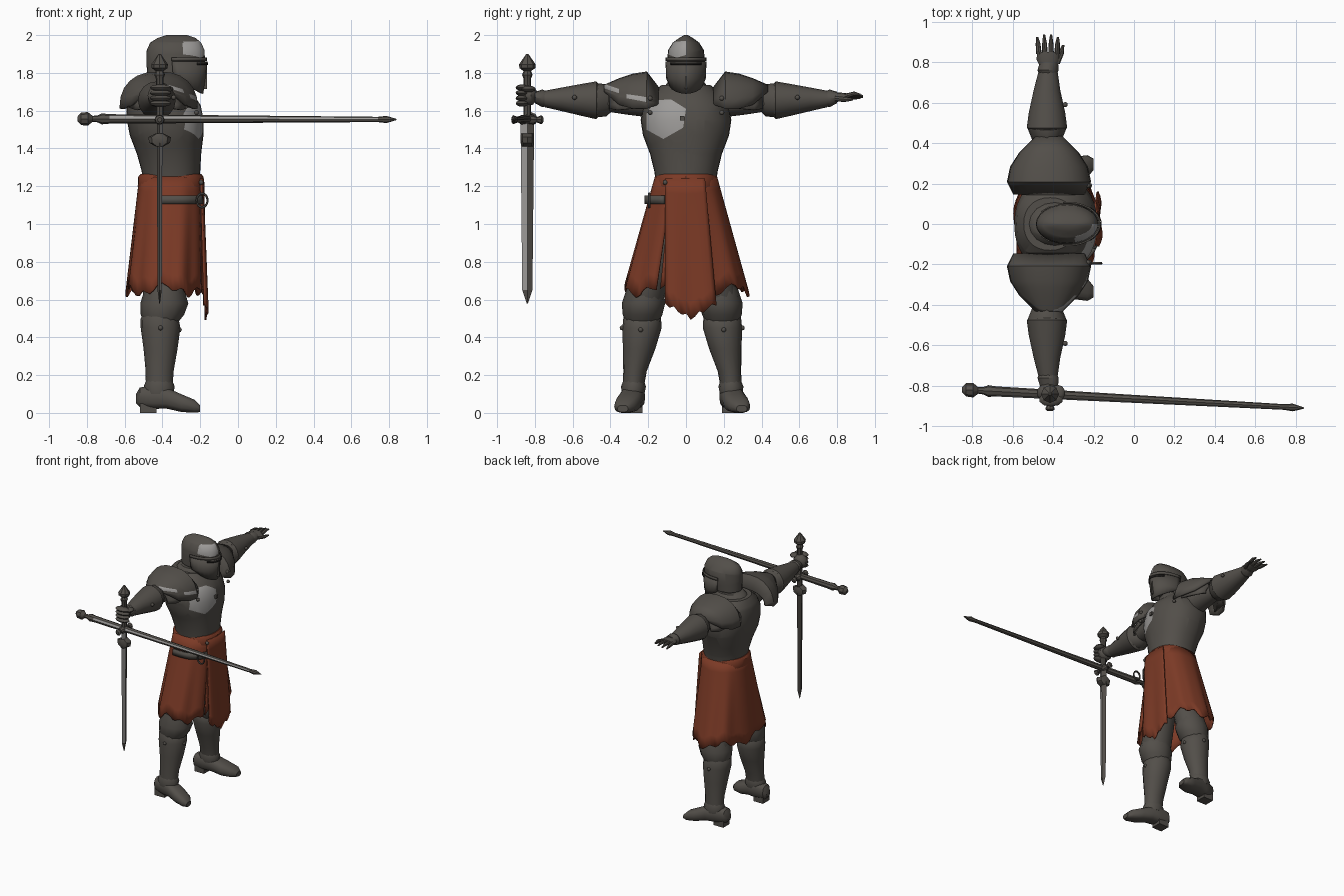
import bpy, bmesh, math
from math import sin, cos, pi, tau
from mathutils import Vector

cube = bpy.data.objects.get("Cube")
if cube:
    bpy.data.objects.remove(cube)


def material(name, rgb):
    m = bpy.data.materials.new(name)
    m.use_nodes = True
    col = (*rgb, 1)
    m.diffuse_color = col
    for node in m.node_tree.nodes:
        if node.type == 'BSDF_PRINCIPLED':
            node.inputs["Base Color"].default_value = col
    return m


STEEL = material("dark_steel", (.085, .077, .067))
BARE = material("bare_steel", (.34, .33, .32))
CLOTH = material("rust_cloth", (.2, .042, .019))
BLACK = material("slit_black", (.012, .011, .01))


def finish(name, bm, mat, thick=0):
    bmesh.ops.recalc_face_normals(bm, faces=bm.faces[:])
    for f in bm.faces:
        f.smooth = True
    for e in bm.edges:
        if len(e.link_faces) == 2 and e.calc_face_angle(0) > .65:
            e.smooth = False
    me = bpy.data.meshes.new(name)
    bm.to_mesh(me)
    bm.free()
    me.materials.append(mat)
    ob = bpy.data.objects.new(name, me)
    bpy.context.scene.collection.objects.link(ob)
    if thick:
        mod = ob.modifiers.new("thickness", 'SOLIDIFY')
        mod.thickness, mod.offset = thick, 0
    return ob


def grid(name, rows, mat, closed=False, thick=0):
    """Skin rows of points; closed rows also get end caps."""
    bm = bmesh.new()
    vs = [[bm.verts.new(p) for p in row] for row in rows]
    n = len(rows[0])
    for a, b in zip(vs, vs[1:]):
        for i in range(n if closed else n - 1):
            j = (i + 1) % n
            bm.faces.new((a[i], a[j], b[j], b[i]))
    if closed:
        bm.faces.new(vs[0])
        bm.faces.new(vs[-1])
    return finish(name, bm, mat, thick)


def power(v, p):
    return math.copysign(abs(v) ** p, v)


def loft(name, rings, mat=STEEL, axis='z', n=16, p=1, arc=None, thick=0):
    """Rings are (position, centre a, centre b, radius a, radius b)."""
    a0, a1 = arc or (0, tau)
    rows = []
    for t, ca, cb, ra, rb in rings:
        row = []
        for i in range(n + 1 if arc else n):
            a = a0 + (a1 - a0) * i / n
            u, v = ca + ra * power(cos(a), p), cb + rb * power(sin(a), p)
            row.append({'x': (t, u, v), 'y': (u, t, v), 'z': (u, v, t)}[axis])
        rows.append(row)
    return grid(name, rows, mat, not arc, thick)


def ball(name, loc, size, mat=STEEL):
    bm = bmesh.new()
    bmesh.ops.create_uvsphere(bm, u_segments=10, v_segments=6, radius=1)
    bmesh.ops.scale(bm, vec=size, verts=bm.verts[:])
    bmesh.ops.translate(bm, vec=loc, verts=bm.verts[:])
    return finish(name, bm, mat)


def box(name, loc, size, mat=STEEL):
    bm = bmesh.new()
    bmesh.ops.create_cube(bm, size=1)
    bmesh.ops.scale(bm, vec=size, verts=bm.verts[:])
    bmesh.ops.translate(bm, vec=loc, verts=bm.verts[:])
    return finish(name, bm, mat)


def rivet(loc):
    ball("rivet", loc, (.013, .013, .013))


def paint(ob, outline, min_x):
    """Cut a convex y-z outline into the front of a part and bare its metal."""
    bm = bmesh.new()
    bm.from_mesh(ob.data)
    planes = []
    for (y, z), (y2, z2) in zip(outline, outline[1:] + outline[:1]):
        planes.append((Vector((0, y, z)), Vector((0, z2 - z, y - y2)).normalized()))
    for co, no in planes:
        bmesh.ops.bisect_plane(bm, geom=bm.verts[:] + bm.edges[:] + bm.faces[:],
                               dist=1e-5, plane_co=co, plane_no=no)
    for f in bm.faces:
        c = f.calc_center_median()
        if c.x > min_x and all((c - co).dot(no) < 0 for co, no in planes):
            f.material_index = 1
    bm.to_mesh(ob.data)
    bm.free()
    ob.data.materials.append(BARE)


# Torso and neck
torso = loft("cuirass", [
    (1.22, -.355, 0, .15, .16), (1.28, -.355, 0, .155, .168), (1.37, -.365, 0, .17, .19),
    (1.47, -.378, 0, .195, .228), (1.55, -.385, 0, .203, .24), (1.63, -.395, 0, .197, .225),
    (1.69, -.41, 0, .17, .185), (1.735, -.415, 0, .13, .13)], n=32, p=.9)
paint(torso, [(-.165, 1.655), (-.21, 1.58), (-.21, 1.50), (-.12, 1.45),
              (-.015, 1.51), (0, 1.61), (-.08, 1.66)], -.38)
loft("gorget", [(1.69, -.40, 0, .15, .12), (1.74, -.39, 0, .125, .105),
                (1.76, -.385, 0, .1, .09)])
loft("neck", [(1.7, -.38, 0, .08, .07), (1.84, -.36, 0, .08, .07)])
box("chest_stud", (-.185, -.02, 1.56), (.025, .025, .025))

# Helmet with a keeled visor
dome = loft("helmet_dome", [
    (1.775, -.36, 0, .12, .092), (1.86, -.33, 0, .155, .1), (1.92, -.33, 0, .153, .095),
    (1.96, -.33, 0, .135, .07), (1.985, -.325, 0, .1, .036), (2, -.325, 0, .055, .01)], n=24)
paint(dome, [(-.1, 1.865), (-.05, 1.88), (0, 1.86), (0, 1.97), (-.06, 1.965), (-.1, 1.93)], -.31)
visor = loft("visor", [(1.69, -.29, 0, .10, .085), (1.77, -.32, 0, .142, .099),
                       (1.86, -.325, 0, .157, .103)],
             n=14, p=1.08, arc=(-1.75, 1.75), thick=.012)
for v in visor.data.vertices:
    if v.co.z < 1.75:
        v.co.z += (-.19 - v.co.x) * .5
loft("brow_band", [(1.862, -.33, 0, .162, .106), (1.882, -.33, 0, .162, .106)],
     n=16, arc=(-1.7, 1.7), thick=.008)
loft("eye_slit", [(1.842, -.325, 0, .164, .109), (1.856, -.325, 0, .164, .109)], BLACK,
     n=12, arc=(-.85, .85), thick=.003)
box("visor_ridge", (-.172, 0, 1.785), (.016, .01, .14))

# Shoulders and arms
for s in (1, -1):
    side = "left_" if s > 0 else "right_"
    pauldron = loft(side + "pauldron", [
        (s * .15, -.42, 1.63, .17, .09), (s * .21, -.42, 1.61, .2, .19),
        (s * .28, -.42, 1.61, .185, .178), (s * .35, -.42, 1.63, .14, .135),
        (s * .43, -.42, 1.70, .06, .03)], axis='y', n=12, p=.85, arc=(0, pi), thick=.016)
    if s < 0:
        paint(pauldron, [(-.43, 1.735), (-.43, 1.715), (-.35, 1.69), (-.35, 1.71)], -.4)
        paint(pauldron, [(-.31, 1.685), (-.31, 1.665), (-.21, 1.645), (-.21, 1.67)], -.4)
    loft(side + "shoulder_lame", [(s * .22, -.42, 1.60, .16, .17), (s * .36, -.42, 1.59, .12, .13),
                                  (s * .40, -.42, 1.6, .08, .09)],
         axis='y', n=12, arc=(.1, pi - .1), thick=.012)
    loft(side + "upper_arm", [(s * .16, -.42, 1.64, .09, .08), (s * .32, -.42, 1.65, .075, .07),
                              (s * .45, -.425, 1.655, .055, .055)], axis='y')
    loft(side + "elbow_guard", [(s * .39, -.43, 1.655, .05, .055), (s * .42, -.43, 1.655, .075, .085),
                                (s * .47, -.43, 1.655, .095, .09)], axis='y', n=12)
    loft(side + "vambrace", [(s * .45, -.43, 1.655, .07, .075), (s * .475, -.43, 1.655, .1, .1),
                             (s * .55, -.43, 1.657, .09, .085), (s * .66, -.43, 1.66, .066, .062),
                             (s * .75, -.425, 1.662, .048, .043)], axis='y')
    loft(side + "wrist", [(s * .73, -.425, 1.662, .04, .035), (s * .76, -.425, 1.665, .052, .047),
                          (s * .80, -.42, 1.67, .045, .03)], axis='y', n=12)
    rivet((-.34, s * .59, 1.67))
    rivet((-.228, s * .19, 1.665))
    rivet((-.6, s * .2, 1.665))
    rivet((-.22, s * .19, 1.59))
    rivet((-.195, s * .09 - .02, 1.22))

# Open left hand
loft("left_palm", [(.77, -.42, 1.668, .04, .026), (.81, -.425, 1.672, .056, .024),
                   (.85, -.425, 1.675, .055, .018)], axis='y', n=12)
for i in range(4):
    x = -.47 + i * .03
    tip = .925 + (.012 if i in (1, 2) else 0)
    z = 1.675 + .006 * (i - 1.5)
    loft("left_finger", [(.84, x, 1.675, .014, .014), (.89, x - .004 + i * .002, z + .006, .012, .012),
                         (tip, x - .008 + i * .004, z, .005, .005)], axis='y', n=8)
loft("left_thumb", [(.79, -.385, 1.665, .018, .016), (.84, -.362, 1.66, .015, .014),
                    (.885, -.35, 1.66, .006, .006)], axis='y', n=8)

# Closed right hand
ball("right_palm", (-.425, -.835, 1.68), (.056, .05, .055))
for i in range(4):
    ball("right_finger", (-.41, -.868, 1.638 + i * .028), (.06, .034, .017))
ball("right_thumb", (-.375, -.835, 1.715), (.035, .04, .017))

# Sword held point down
SX, SY = -.415, -.84
blade = loft("sword_blade", [(z, SX, SY, a, b) for z, a, b in
             ((1.54, .015, .036), (.65, .011, .027), (.58, .002, .003))], n=4)
blade.data.materials.append(BARE)
for f in blade.data.polygons:
    f.use_smooth = False
    if f.normal.x > 0 and f.normal.y < 0 and f.center.z > .7:
        f.material_index = 1
loft("sword_hilt", [(z, SX, SY, r, r) for z, r in
     ((1.9, .006), (1.845, .044), (1.825, .042), (1.81, .02), (1.79, .028), (1.77, .02),
      (1.57, .02))], n=8)
loft("sword_guard", [(SY + d, SX, 1.552, r, r) for d, r in
     ((-.085, .012), (-.075, .024), (-.05, .014), (-.03, .026), (.03, .026), (.05, .014),
      (.075, .024), (.085, .012))], axis='y', n=8)
loft("blade_collar", [(1.48, SX, SY, .02, .034), (1.46, SX, SY, .06, .036),
                      (1.43, SX, SY, .055, .034), (1.41, SX, SY, .02, .03)], n=8)

# Long pole crossing behind the hilt
pole = loft("long_pole", [(x, -.82 - .054 * (x + .82), 1.555 - .002 * x, r, r) for x, r in
            ((-.85, .012), (-.83, .033), (-.795, .036), (-.77, .016), (-.745, .018),
             (-.72, .029), (-.68, .025), (.74, .014), (.785, .019), (.84, .003))], axis='x', n=8)
pole.data.materials.append(BARE)
for f in pole.data.polygons:
    if abs(f.center.x) < .6 and f.normal.y < -.5 and f.normal.z > 0:
        f.material_index = 1


# Skirt split at the front, with a longer tabard flap
def drape(a, t, out=0):
    fold = .007 * sin(9 * a) * t + out
    return (-.355 - .032 * t + (.163 + .037 * t + fold) * power(cos(a), .85),
            (.16 + .165 * t + fold) * power(sin(a), .9))


rows = []
for j in range(9):
    t, row = j / 8, []
    for i in range(65):
        a = -.42 + .03 * t + (tau - .06 * t) * i / 64
        z = 1.25 - (.60 + .022 * sin(5 * a) + .018 * sin(13 * a + 1)) * t
        row.append((*drape(a, t), z))
    rows.append(row)
grid("skirt", rows, CLOTH, thick=.01)
rows = []
for j in range(10):
    t, row = j / 9, []
    for i in range(13):
        u = i / 12
        y = -.11 + u * (.21 + .06 * t)
        length = .66 + .08 * (1 - abs(2 * u - 1)) + .012 * sin(i * 2.2)
        x = -.198 + .02 * t + .008 * sin(u * 9) * t - .9 * (y - .01) ** 2
        row.append((x + .014, y, 1.24 - length * t))
    rows.append(row)
grid("front_flap", rows, CLOTH, thick=.01)
loft("waistband", [(1.175, -.355, 0, .168, .166), (1.2, -.355, 0, .176, .17),
                   (1.25, -.355, 0, .173, .165), (1.265, -.355, 0, .16, .155)],
     CLOTH, n=32, p=.87)

# Side strap with its ring
grid("hanger_strap", [[(*drape(-1.85 + .11 * i, .2, .018), z) for i in range(13)]
                      for z in (1.105, 1.15)], STEEL, thick=.02)
ring = [[(-.19 + (.036 + .007 * cos(b)) * cos(a) * .8, -.195 + .007 * sin(b),
          1.125 + (.036 + .007 * cos(b)) * sin(a)) for b in [k * tau / 6 for k in range(7)]]
        for a in [k * tau / 16 for k in range(17)]]
grid("hanger_ring", ring, STEEL)

# Legs and boots
for s in (1, -1):
    side = "left_" if s > 0 else "right_"

    def leg(part, rings, **kw):
        loft(side + part, [(z, x, s * y - .02, a, b) for z, x, y, a, b in rings], **kw)

    leg("thigh", [(1.0, -.38, .09, .11, .085), (.75, -.385, .16, .115, .1),
                  (.6, -.39, .2, .115, .105), (.5, -.41, .21, .085, .08)])
    leg("knee_guard", [(.67, -.39, .195, .1, .095), (.58, -.39, .205, .127, .115),
                       (.52, -.40, .21, .115, .105), (.47, -.41, .213, .085, .085)], n=12)
    leg("greave", [(.53, -.42, .212, .075, .085), (.50, -.415, .212, .1, .1),
                   (.45, -.41, .213, .105, .104), (.34, -.41, .228, .09, .086),
                   (.22, -.415, .25, .074, .062), (.14, -.417, .258, .071, .056)])
    leg("ankle_cuff", [(.17, -.417, .257, .07, .055), (.14, -.417, .258, .082, .066),
                       (.1, -.417, .26, .075, .06)], n=12)
    loft(side + "boot", [(x, s * y - .02, (lo + hi) / 2, w, (hi - lo) / 2)
                         for x, y, lo, hi, w in (
        (-.54, .245, .05, .1, .02), (-.52, .247, .03, .135, .045), (-.44, .256, .02, .15, .06),
        (-.38, .267, .022, .135, .062), (-.30, .285, .004, .1, .066),
        (-.23, .305, 0, .07, .055), (-.2, .315, .004, .04, .028))], axis='x', n=14, p=.75)
    box(side + "heel", (-.475, s * .25 - .02, .025), (.085, .08, .05))
    rivet((-.31, s * .22 - .02, .44))
    rivet((-.41, s * .318 - .02, .45))
